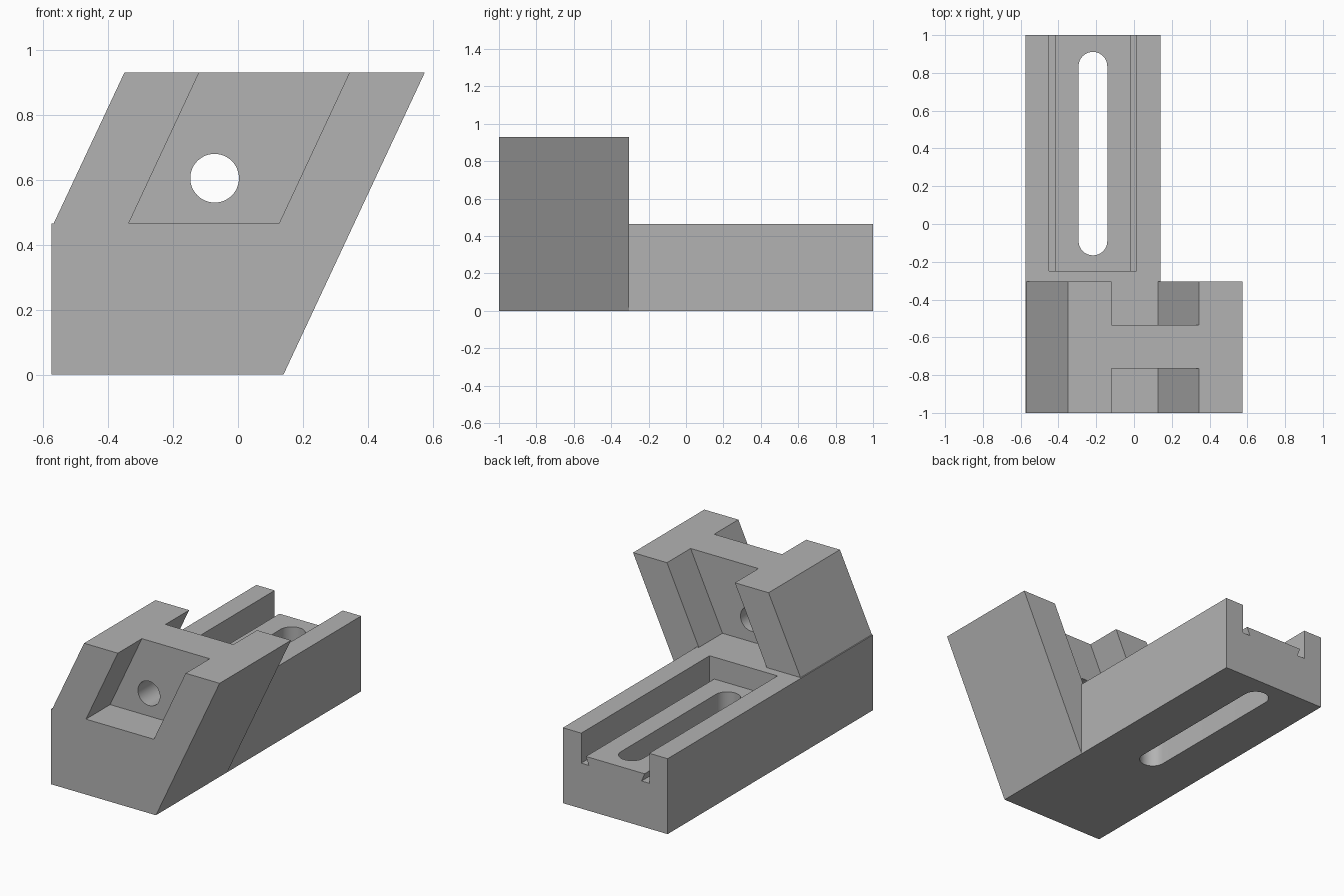
import bpy
import bmesh
import math

cube = bpy.data.objects.get("Cube")
if cube:
    bpy.data.objects.remove(cube, do_unlink=True)

# One plain grey finish
steel = bpy.data.materials.new("plain_grey")
steel.use_nodes = True
GREY = (0.45, 0.45, 0.45, 1)
steel.diffuse_color = GREY
steel.node_tree.nodes["Principled BSDF"].inputs["Base Color"].default_value = GREY


def prism(name, profile, start, depth, axis="Y"):
    """Extrude a profile: (x, z) points along y, or (x, y) points along z."""
    bm = bmesh.new()
    place = (lambda a, b: (a, start, b)) if axis == "Y" else (lambda a, b: (a, b, start))
    face = bm.faces.new([bm.verts.new(place(a, b)) for a, b in profile])
    side = bmesh.ops.extrude_face_region(bm, geom=[face])["geom"]
    moved = [v for v in side if isinstance(v, bmesh.types.BMVert)]
    bmesh.ops.translate(bm, verts=moved, vec=(0, depth, 0) if axis == "Y" else (0, 0, depth))
    bmesh.ops.recalc_face_normals(bm, faces=bm.faces)
    mesh = bpy.data.meshes.new(name)
    bm.to_mesh(mesh)
    bm.free()
    mesh.materials.append(steel)
    obj = bpy.data.objects.new(name, mesh)
    bpy.context.collection.objects.link(obj)
    return obj


def combine(target, tool, operation="DIFFERENCE"):
    """Apply a boolean to the target and remove the tool."""
    mod = target.modifiers.new("combine", "BOOLEAN")
    mod.operation, mod.object, mod.solver = operation, tool, "EXACT"
    bpy.context.view_layer.objects.active = target
    bpy.ops.object.modifier_apply(modifier=mod.name)
    bpy.data.objects.remove(tool, do_unlink=True)


def arc(cx, cy, r, begin, end, steps):
    angles = [begin + (end - begin) * i / steps for i in range(steps + 1)]
    return [(cx + r * math.cos(a), cy + r * math.sin(a)) for a in angles]


LEFT, RIGHT, MID = -0.575, 0.14, -0.2175
DECK, TOP, SPLIT = 0.465, 0.93, -0.305
LEAN = 0.2175 / 0.465  # sideways lean of the head per unit of height

# Slanted head, with a stepped shoulder on its right side
head = prism("slanted_head", [(LEFT, 0), (RIGHT, 0), (0.575, TOP), (-0.35, TOP),
                              (-0.568, DECK), (LEFT, DECK)], -1, SPLIT + 1)

# Matching leaning pockets in front and back, leaving a web between them
over = 0.1
pocket = [(-0.337, DECK), (0.126, DECK),
          (0.343 + over * LEAN, TOP + over), (-0.12 + over * LEAN, TOP + over)]
for start, depth in ((-1.1, 0.335), (-0.535, 0.4)):
    combine(head, prism("pocket_cutter", pocket, start, depth))

# Round hole through the web
combine(head, prism("hole_cutter", arc(-0.072, 0.605, 0.075, 0, math.tau, 48)[:-1], -0.9, 0.5))

# Long base with a channel open at the back; its floor is a dovetail between grooves
base = prism("base_rail", [(LEFT, 0), (RIGHT, 0), (RIGHT, DECK), (LEFT, DECK)], SPLIT, 1 - SPLIT)
half = [(0.232, 0.6), (0.232, 0.28), (0.18, 0.28), (0.2, 0.33)]
channel = [(MID + x, z) for x, z in half] + [(MID - x, z) for x, z in reversed(half)]
combine(base, prism("channel_cutter", channel, -0.25, 1.4))

# Rounded slot through the channel floor
slot = arc(MID, 0.835, 0.076, 0, math.pi, 24) + arc(MID, -0.09, 0.076, math.pi, math.tau, 24)
combine(base, prism("slot_cutter", slot, -0.1, 0.6, "Z"))

# Join head and base into one block
combine(base, head, "UNION")
base.name = "angled_clamp_block"
bpy.ops.object.select_all(action="DESELECT")
base.select_set(True)
bpy.context.view_layer.objects.active = base
bpy.ops.object.shade_smooth_by_angle(angle=math.radians(30))
